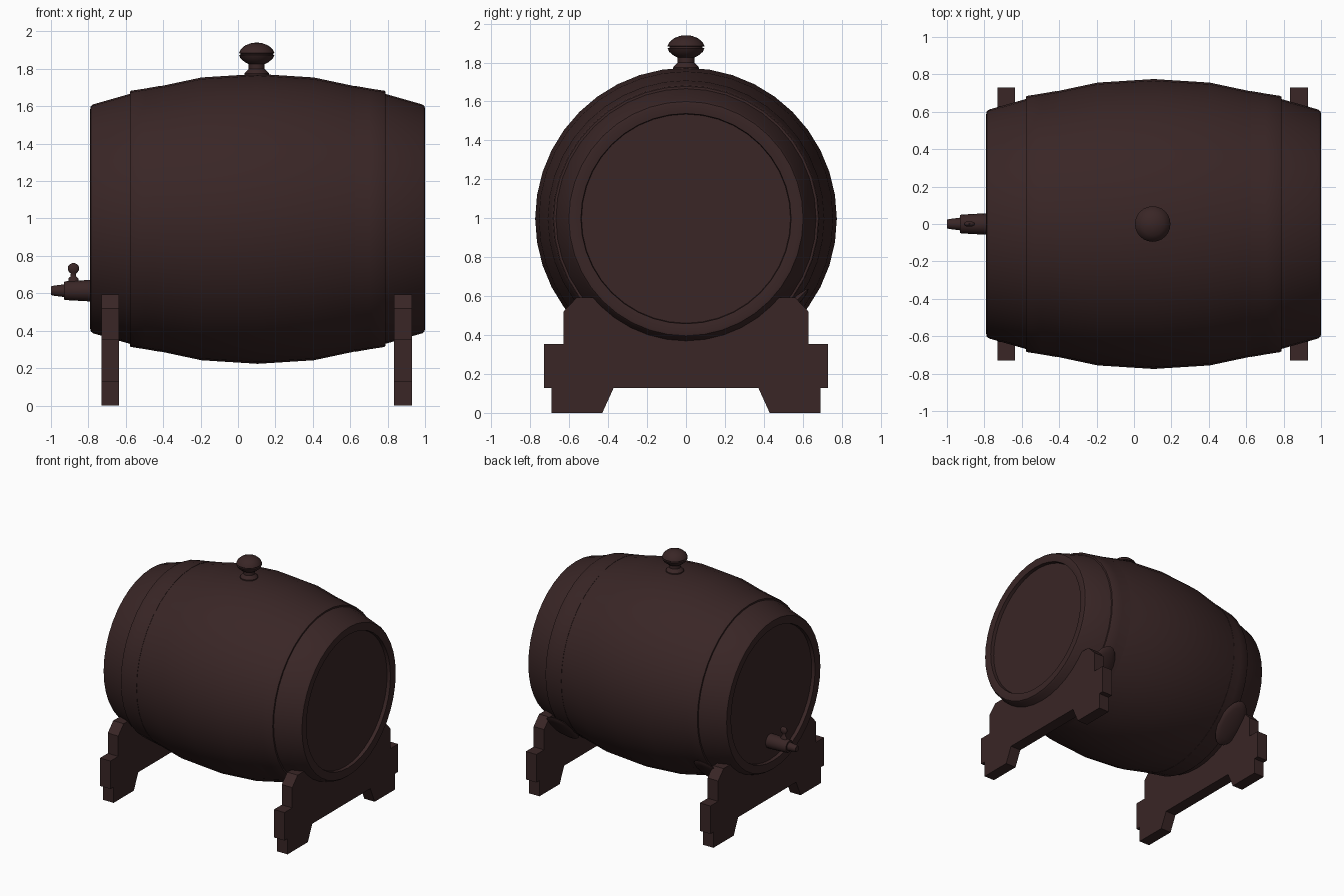
import bpy, bmesh, math
from mathutils import Matrix, Vector

if "Cube" in bpy.data.objects:
    bpy.data.objects.remove(bpy.data.objects["Cube"])

wood = bpy.data.materials.new("dark_brown_wood")
wood.diffuse_color = (0.041, 0.019, 0.019, 1)
wood.use_nodes = True
wood.node_tree.nodes["Principled BSDF"].inputs["Base Color"].default_value = wood.diffuse_color

CX, CZ = 0.105, 0.998   # barrel centre


def finish(bm, name, smooth=None):
    bmesh.ops.remove_doubles(bm, verts=bm.verts, dist=1e-5)
    bmesh.ops.recalc_face_normals(bm, faces=bm.faces)
    me = bpy.data.meshes.new(name)
    bm.to_mesh(me)
    bm.free()
    me.materials.append(wood)
    ob = bpy.data.objects.new(name, me)
    bpy.context.collection.objects.link(ob)
    if smooth:
        bpy.ops.object.select_all(action='DESELECT')
        ob.select_set(True)
        bpy.context.view_layer.objects.active = ob
        bpy.ops.object.shade_smooth_by_angle(angle=math.radians(smooth))
    return ob


def lathe(name, prof, origin, axis, n=32, closed=False, smooth=35, squash=1.0):
    """Revolve (distance along axis, radius) points around axis 'X' or 'Z'."""
    bm = bmesh.new()
    rings = []
    for a, r in prof:
        ring = []
        for i in range(n):
            t = 2 * math.pi * i / n
            u, v = r * math.cos(t), r * math.sin(t) * squash
            p = (a, u, v) if axis == 'X' else (u, v, a)
            ring.append(bm.verts.new(Vector(p) + Vector(origin)))
        rings.append(ring)
    pairs = list(zip(rings, rings[1:]))
    if closed:
        pairs.append((rings[-1], rings[0]))
    for a, b in pairs:
        for i in range(n):
            j = (i + 1) % n
            bm.faces.new((a[i], a[j], b[j], b[i]))
    if not closed:
        bm.faces.new(rings[0])
        bm.faces.new(rings[-1])
    return finish(bm, name, smooth)


def slab(name, pts, x0, x1):
    """Extrude a (y, z) outline from x0 to x1."""
    bm = bmesh.new()
    f = bm.faces.new([bm.verts.new((x0, y, z)) for y, z in pts])
    ext = bmesh.ops.extrude_face_region(bm, geom=[f])
    vs = [g for g in ext["geom"] if isinstance(g, bmesh.types.BMVert)]
    bmesh.ops.translate(bm, verts=vs, vec=(x1 - x0, 0, 0))
    return finish(bm, name)


# barrel body with rounded rims and recessed lids
half = [(0, 0.775), (0.3, 0.756), (0.6, 0.692), (0.88, 0.612), (0.892, 0.602),
        (0.895, 0.588), (0.888, 0.54), (0.86, 0.537)]
prof = [(-x, r) for x, r in reversed(half[1:])] + half
lathe("barrel_body", prof, (CX, 0, CZ), 'X', n=40)

# hoops
for s, name in ((-1, "left_hoop"), (1, "right_hoop")):
    hoop = [(0.515, 0.69), (0.52, 0.711), (0.60, 0.697), (0.677, 0.685),
            (0.683, 0.68), (0.684, 0.655), (0.60, 0.66)]
    lathe(name, [(s * x, r) for x, r in hoop], (CX, 0, CZ), 'X', n=40, closed=True)

# bung stopper on top
lathe("bung", [(1.74, 0.068), (1.775, 0.066), (1.785, 0.058), (1.80, 0.043), (1.825, 0.043),
               (1.835, 0.062), (1.855, 0.086), (1.874, 0.095), (1.876, 0.086), (1.882, 0.086),
               (1.884, 0.095), (1.905, 0.085), (1.925, 0.062), (1.937, 0.03), (1.94, 0.008)],
      (0.1, 0, 0), 'Z', n=24)

# tap: body, nozzle, flat key
lathe("tap_body", [(-0.93, 0.046), (-0.925, 0.05), (-0.80, 0.057), (-0.74, 0.057)],
      (0, 0, 0.614), 'X', n=16)
lathe("tap_nozzle", [(-1.0, 0.023), (-0.985, 0.027), (-0.92, 0.035)], (0, 0, 0.614), 'X', n=16)
lathe("tap_key", [(0.65, 0.028), (0.68, 0.026), (0.69, 0.015), (0.705, 0.014), (0.712, 0.022),
                  (0.725, 0.03), (0.742, 0.03), (0.755, 0.02), (0.762, 0.006)],
      (-0.88, 0, 0), 'Z', n=14, squash=0.5)

# two stands: cradle, beam, feet
arc = []
for i in range(17):
    t = math.radians(-90 + 49.5 * (1 - i / 8))
    arc.append((0.622 * math.cos(t), CZ + 0.622 * math.sin(t)))
cradle = [(-0.63, 0.355), (0.63, 0.355), (0.63, 0.52), (0.56, 0.594)] + arc + [(-0.56, 0.594), (-0.63, 0.52)]
for side, xc, inner in (("left", -0.683, 1), ("right", 0.882, -1)):
    x0, x1 = xc - 0.047, xc + 0.047
    slab(side + "_cradle", cradle, x0, x1)
    slab(side + "_beam", [(-0.73, 0.128), (0.73, 0.128), (0.73, 0.355), (-0.73, 0.355)], x0, x1)
    for s, end in ((-1, "front"), (1, "back")):
        slab(f"{side}_{end}_foot",
             [(s * 0.69, 0), (s * 0.43, 0), (s * 0.372, 0.128), (s * 0.69, 0.128)], x0, x1)
    # flat chock between barrel and stand, on the back only
    bm = bmesh.new()
    m = (Matrix.Translation((xc + inner * 0.12, 0.7 * math.sin(math.pi / 4), CZ - 0.7 * math.cos(math.pi / 4)))
         @ Matrix.Rotation(math.pi / 4, 4, 'X') @ Matrix.Diagonal((0.11, 0.19, 0.025, 1)))
    bmesh.ops.create_uvsphere(bm, u_segments=20, v_segments=8, radius=1, matrix=m)
    finish(bm, side + "_chock", 40)
